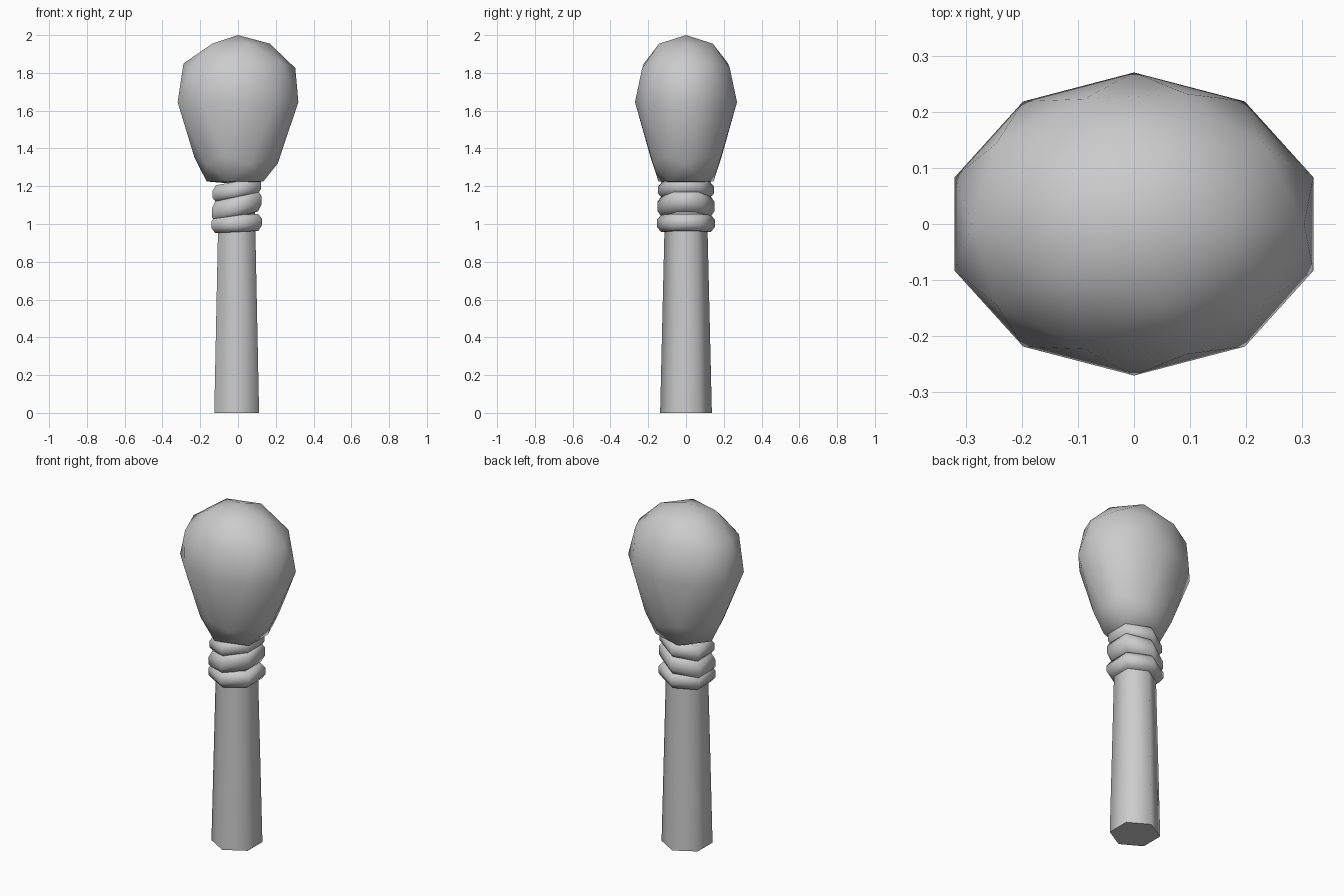
import bpy, bmesh, math
from mathutils import Matrix

if "Cube" in bpy.data.objects:
    bpy.data.objects.remove(bpy.data.objects["Cube"])

AXIS_X = -0.007  # the handle sits slightly off centre

grey = bpy.data.materials.new("grey")
grey.use_nodes = True
grey.diffuse_color = (0.6, 0.6, 0.6, 1)
grey.node_tree.nodes["Principled BSDF"].inputs["Base Color"].default_value = (0.6, 0.6, 0.6, 1)


def finish(name, bm, angle):
    """Turn a bmesh into a shaded, coloured object."""
    bmesh.ops.recalc_face_normals(bm, faces=bm.faces)
    mesh = bpy.data.meshes.new(name)
    bm.to_mesh(mesh)
    bm.free()
    mesh.materials.append(grey)
    obj = bpy.data.objects.new(name, mesh)
    bpy.context.collection.objects.link(obj)
    bpy.ops.object.select_all(action='DESELECT')
    obj.select_set(True)
    bpy.context.view_layer.objects.active = obj
    bpy.ops.object.shade_smooth_by_angle(angle=math.radians(angle))
    return obj


def interpolate(table, value):
    """Piecewise linear lookup in rows sorted by their first entry."""
    for a, b in zip(table, table[1:]):
        if value <= b[0]:
            t = (value - a[0]) / (b[0] - a[0])
            return [p + (q - p) * t for p, q in zip(a[1:], b[1:])]
    return table[-1][1:]


# Handle: tapered six-sided shaft with a corner towards the front
bm = bmesh.new()
bmesh.ops.create_cone(bm, cap_ends=True, segments=6, radius1=0.137, radius2=0.111, depth=1.1,
                      matrix=Matrix.Translation((AXIS_X, 0, 0.55)))
if max(v.co.y for v in bm.verts) < 0.13:
    bmesh.ops.rotate(bm, verts=bm.verts, cent=(AXIS_X, 0, 0),
                     matrix=Matrix.Rotation(math.radians(30), 3, 'Z'))
finish("handle", bm, 75)


# Binding: three tilted six-sided coils
def coil(name, z, height, radius, tilt):
    bm = bmesh.new()
    h = height / 2
    profile = [(0.08, -h), (radius - 0.022, -h), (radius, -h * 0.4),
               (radius, h * 0.4), (radius - 0.022, h), (0.08, h)]
    rings = []
    for k in range(6):
        a = math.radians(30 + 60 * k)
        rings.append([bm.verts.new((AXIS_X + r * math.cos(a), r * math.sin(a),
                                    z + dz + tilt * r * math.cos(a)))
                      for r, dz in profile])
    for k in range(6):
        a, b = rings[k], rings[(k + 1) % 6]
        for i in range(len(profile)):
            j = (i + 1) % len(profile)
            bm.faces.new((a[i], b[i], b[j], a[j]))
    finish(name, bm, 65)


coil("lower_coil", 1.003, 0.09, 0.154, 0.05)
coil("middle_coil", 1.093, 0.11, 0.152, 0.25)
coil("upper_coil", 1.18, 0.09, 0.148, 0.18)

# Head: icosphere stretched into a pear shape with a flattened underside
# columns: sphere height, final height, x scale, y scale
shape = [(-1.01, 1.21, 1, 1), (-0.851, 1.225, 0.94, 1.08), (-0.526, 1.32, 0.735, 0.8),
         (-0.447, 1.355, 0.77, 0.82), (0, 1.645, 1, 1), (0.447, 1.825, 1.01, 1.01),
         (0.526, 1.85, 1.01, 1.02), (0.851, 1.955, 0.95, 1.05), (1, 2, 1, 1)]
bm = bmesh.new()
bmesh.ops.create_icosphere(bm, subdivisions=2, radius=1)
for v in bm.verts:
    z, sx, sy = interpolate(shape, v.co.z)
    v.co = (v.co.x * 0.336 * sx, v.co.y * 0.27 * sy, z)
finish("head", bm, 180)
